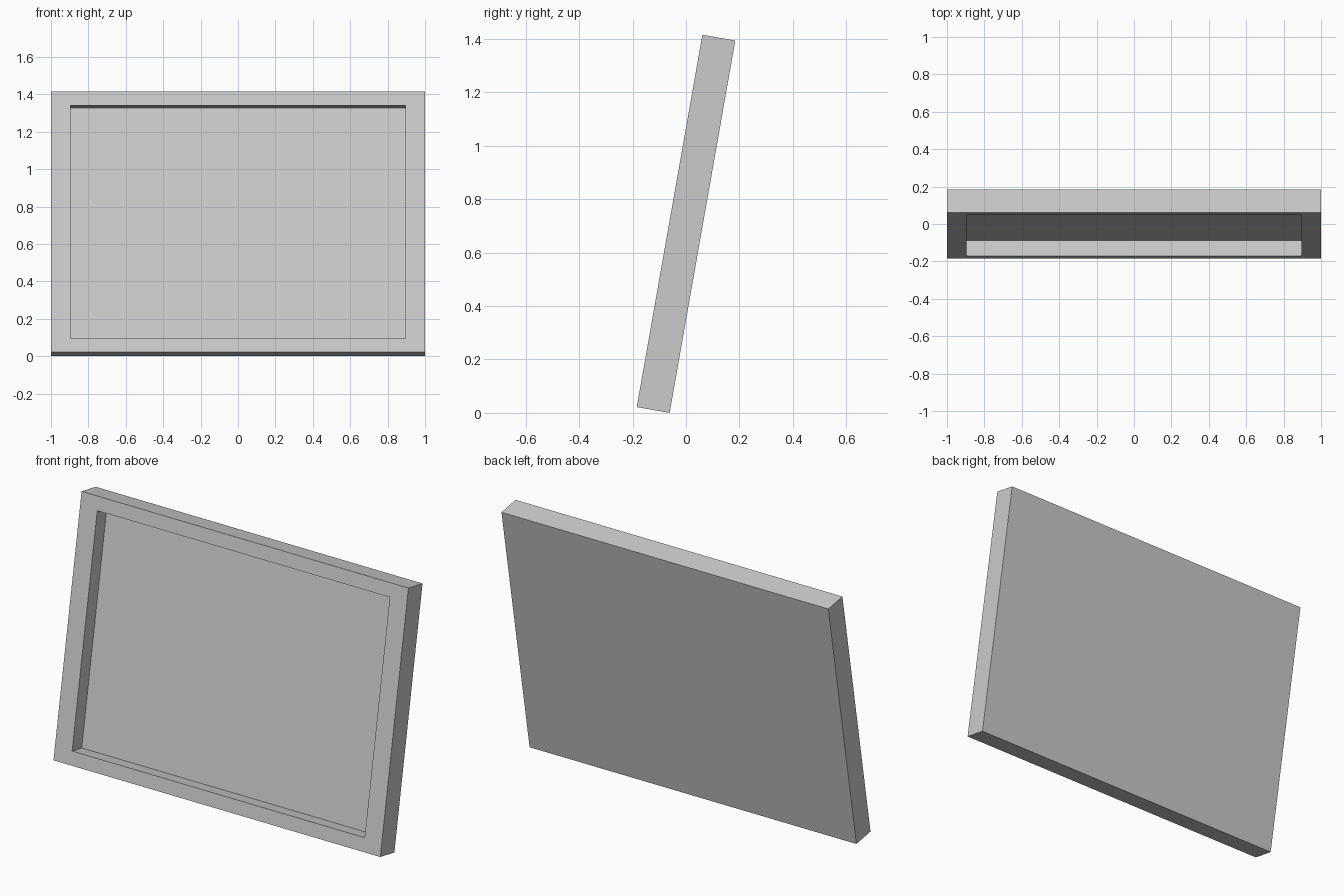
import bpy, bmesh
from math import radians, sin, cos
from mathutils import Matrix

if "Cube" in bpy.data.objects:
    bpy.data.objects.remove(bpy.data.objects["Cube"])

W, T, H = 2.0, 0.125, 1.415           # outer width, thickness, slanted height
OPEN_W, OPEN_H, DEPTH = 1.79, 1.265, 0.085
LEAN = radians(10)

# Slab of the frame, centred on the origin
bm = bmesh.new()
bmesh.ops.create_cube(bm, size=1.0, matrix=Matrix.Diagonal((W, T, H, 1)))

# Rectangular recess sunk into the front face
front = min(bm.faces, key=lambda f: f.calc_center_median().y)
bmesh.ops.inset_individual(bm, faces=[front], thickness=0.05)
for v in front.verts:
    v.co.x = OPEN_W / 2 if v.co.x > 0 else -OPEN_W / 2
    v.co.z = OPEN_H / 2 if v.co.z > 0 else -OPEN_H / 2
panel = bmesh.ops.extrude_discrete_faces(bm, faces=[front])["faces"][0]
for v in panel.verts:
    v.co.y += DEPTH
bmesh.ops.recalc_face_normals(bm, faces=bm.faces)

# Lean back and stand the lower rear edge on the ground
half_height = (H * cos(LEAN) + T * sin(LEAN)) / 2
bm.transform(Matrix.Translation((0, 0, half_height)) @ Matrix.Rotation(-LEAN, 4, 'X'))

mesh = bpy.data.meshes.new("picture_frame")
bm.to_mesh(mesh)
bm.free()
bpy.context.collection.objects.link(bpy.data.objects.new("picture_frame", mesh))
